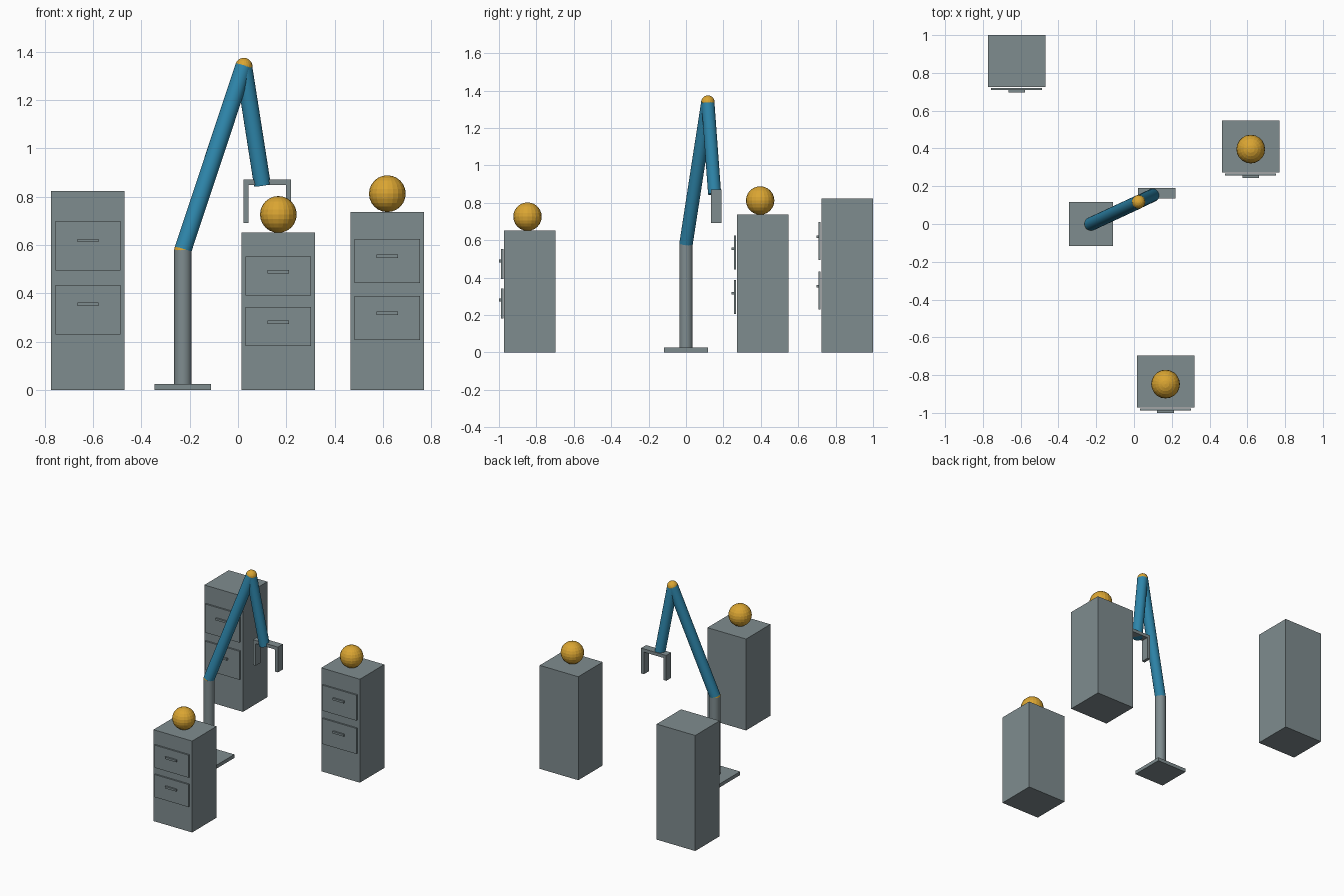
import bpy
from mathutils import Vector

if "Cube" in bpy.data.objects:
    bpy.data.objects.remove(bpy.data.objects["Cube"])


def material(name, rgb):
    m = bpy.data.materials.new(name)
    lin = [((c / 255 + 0.055) / 1.055) ** 2.4 for c in rgb]
    m.diffuse_color = (*lin, 1)
    m.use_nodes = True
    m.node_tree.nodes["Principled BSDF"].inputs["Base Color"].default_value = m.diffuse_color
    return m


GREY = material("steel_grey", (127, 140, 143))
BLUE = material("arm_blue", (46, 134, 171))
GOLD = material("gold", (218, 165, 50))


def finish(name, mat, smooth=False):
    ob = bpy.context.object
    ob.name = name
    ob.data.materials.append(mat)
    if smooth:
        bpy.ops.object.shade_smooth_by_angle()
    return ob


def box(name, x, y, z, mat=GREY):
    """Box from (min, max) ranges on each axis."""
    bpy.ops.mesh.primitive_cube_add(size=1, location=[(a + b) / 2 for a, b in (x, y, z)])
    ob = bpy.context.object
    ob.scale = [b - a for a, b in (x, y, z)]
    bpy.ops.object.transform_apply(location=False, rotation=False, scale=True)
    return finish(name, mat)


def rod(name, start, end, r, mat):
    a, b = Vector(start), Vector(end)
    bpy.ops.mesh.primitive_cylinder_add(vertices=24, radius=r, depth=(b - a).length,
                                        location=(a + b) / 2)
    bpy.context.object.rotation_euler = (b - a).to_track_quat('Z', 'Y').to_euler()
    return finish(name, mat, True)


def ball(name, loc, r, segments=20, rings=12):
    bpy.ops.mesh.primitive_uv_sphere_add(segments=segments, ring_count=rings,
                                         radius=r, location=loc)
    return finish(name, GOLD)


def around(c, size):
    return (c - size / 2, c + size / 2)


# Cabinets: centre x, front y, height, has a ball on top
W, D = 0.304, 0.275
cabinets = {"left": (-0.621, 0.725, 0.823, False),
            "front": (0.167, -0.972, 0.651, True),
            "right": (0.618, 0.272, 0.737, True)}
for side, (cx, fy, h, has_ball) in cabinets.items():
    box(f"{side}_cabinet", around(cx, W), (fy, fy + D), (0, h))
    # drawer fronts and handles stand slightly proud of the body
    for level, pz, hz in (("upper", 0.725, 0.751), ("lower", 0.403, 0.43)):
        box(f"{side}_{level}_drawer", around(cx, 0.27), (fy - 0.016, fy - 0.005),
            around(pz * h, 0.247 * h))
        box(f"{side}_{level}_handle", around(cx, 0.088), (fy - 0.028, fy - 0.016),
            around(hz * h, 0.014))
    if has_ball:
        ball(f"{side}_ball", (cx, fy + D / 2 - 0.013, h + 0.075), 0.076)

# Robot arm
shoulder = (-0.228, 0, 0.579)
elbow = (0.024, 0.117, 1.338)
wrist = (0.101, 0.153, 0.847)
R = 0.036
box("arm_base", around(-0.228, 0.234), around(0, 0.234), (0, 0.025))
rod("column", (-0.228, 0, 0.025), shoulder, R, GREY)
ball("shoulder_joint", shoulder, R)
rod("upper_arm", shoulder, elbow, R, BLUE)
ball("elbow_joint", elbow, R)
rod("forearm", elbow, wrist, 0.035, BLUE)

# Gripper
gx, gy = 0.121, around(0.163, 0.056)
box("gripper_bar", around(gx, 0.198), gy, (0.848, 0.871))
for s, n in ((-1, "left"), (1, "right")):
    box(f"{n}_finger", around(gx + s * 0.088, 0.022), gy, (0.691, 0.848))
